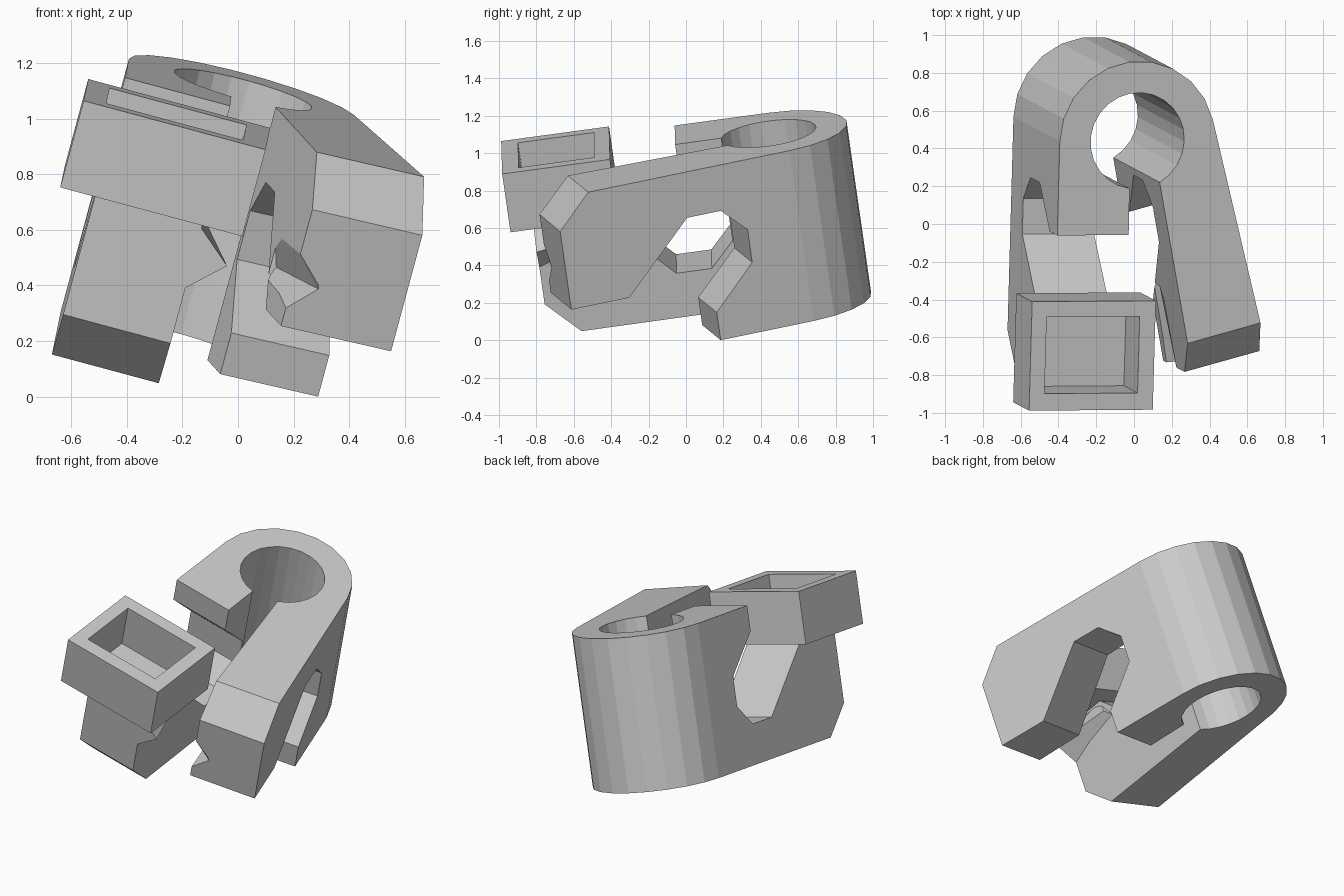
import bpy, bmesh
from math import cos, sin, radians
from mathutils import Vector

if "Cube" in bpy.data.objects:
    bpy.data.objects.remove(bpy.data.objects["Cube"])

# Tilted frame of the whole part: U right, V back, W up
W = Vector((0.258, -0.137, 0.956)).normalized()
V = Vector((0.029, 0.99, 0.137))
V = (V - W * V.dot(W)).normalized()
U = V.cross(W)


def loft(name, a, b):
    """Solid between two equal point rings."""
    bm = bmesh.new()
    va, vb = [bm.verts.new(p) for p in a], [bm.verts.new(p) for p in b]
    n = len(a)
    bm.faces.new(va)
    bm.faces.new(vb[::-1])
    for i in range(n):
        bm.faces.new((va[i], vb[i], vb[(i + 1) % n], va[(i + 1) % n]))
    bmesh.ops.recalc_face_normals(bm, faces=bm.faces)
    me = bpy.data.meshes.new(name)
    bm.to_mesh(me)
    bm.free()
    ob = bpy.data.objects.new(name, me)
    bpy.context.collection.objects.link(ob)
    return ob


def prism(name, pts, x, y, n, lo, hi, o=Vector((0, 0, 0))):
    ring = lambda h: [o + x * p + y * q + n * h for p, q in pts]
    return loft(name, ring(lo), ring(hi))


def cut(ob, cutter):
    m = ob.modifiers.new("cut", "BOOLEAN")
    m.operation, m.solver, m.object = "DIFFERENCE", "EXACT", cutter
    bpy.context.view_layer.objects.active = ob
    bpy.ops.object.modifier_apply(modifier=m.name)
    bpy.data.objects.remove(cutter)


def arc(r, a, b, n):
    return [(-0.266 + r * cos(radians(a + (b - a) * i / n)),
             0.583 + r * sin(radians(a + (b - a) * i / n))) for i in range(n + 1)]


def rect(x0, x1, y0, y1):
    return [(x0, y0), (x1, y0), (x1, y1), (x0, y1)]


# Clamp body: round back with bore and two diverging arms
profile = ([(-0.29, -0.732), (-0.69, -0.732)] + arc(0.425, 180, 15, 10)
           + [(0.485, -0.572), (0.078, -0.680)] + arc(0.257, -60, 262, 22))
body = prism("clamp_body", profile, U, V, W, 0.055, 1.007)

# Right arm: slot open at the bottom, chamfer on the upper front
S = (U * 0.26 - V * 0.965).normalized()
N = W.cross(S) * -1
if N.dot(U) < 0:
    N = -N
P = U * 0.4375 - V * 0.3955
slot_r = [(0.5, -0.2), (0.5, 0.388), (-0.142, 0.388), (-0.518, 0.757), (-0.707, 0.757),
          (-0.838, 0.625), (-0.838, 0.442), (-0.606, 0.21), (-0.606, -0.2)]
cut(body, prism("slot_cutter", slot_r, S, W, N, -0.46, 0.2, P))
cut(body, prism("chamfer_cutter", [(-0.1, 1.107), (0.4, 0.607), (0.4, 1.107)], S, W, N, -0.5, 0.2, P))

# Left arm: the same slot upside down, chamfer on the lower front
slot_l = [(0.08, 1.2), (0.08, 0.85), (0.31, 0.62), (0.31, 0.435), (0.18, 0.30),
          (-0.01, 0.30), (-0.385, 0.68), (-1.0, 0.68), (-1.0, 1.2)]
cut(body, prism("slot_cutter", slot_l, V, W, U, -0.9, -0.24))
cut(body, prism("chamfer_cutter", [(-0.457, -0.045), (-0.957, 0.455), (-0.957, -0.045)], V, W, U, -0.9, -0.24))


# Matching tapered V: groove in the right jaw, ridge on the left jaw
def vee(name, front, back):
    return loft(name, *[[U * u + V * v + W * w for u, v, w in r] for r in (front, back)])


cut(body, vee("groove_cutter",
              [(0.068, -0.71, 0.437), (0.196, -0.71, 0.552), (0.068, -0.71, 0.675)],
              [(-0.03, -0.25, 0.437), (0.01, -0.25, 0.53), (-0.03, -0.25, 0.66)]))
vee("jaw_ridge",
    [(-0.31, -0.732, 0.42), (-0.166, -0.732, 0.555), (-0.31, -0.732, 0.68)],
    [(-0.31, -0.30, 0.52), (-0.27, -0.36, 0.59), (-0.31, -0.40, 0.68)])

# Square cup on the front of the left arm
cup = prism("square_cup", rect(-0.82, -0.142, -0.854, -0.272), U, V, W, 0.69, 1.016)
cut(cup, prism("pocket_cutter", rect(-0.738, -0.228, -0.764, -0.355), U, V, W, 0.735, 1.2))

# Centre on x and y, stand on z = 0
obs = list(bpy.context.collection.objects)
pts = [v.co for o in obs for v in o.data.vertices]
lo = [min(p[i] for p in pts) for i in range(3)]
hi = [max(p[i] for p in pts) for i in range(3)]
for o in obs:
    o.location = (-(lo[0] + hi[0]) / 2, -(lo[1] + hi[1]) / 2, -lo[2])
